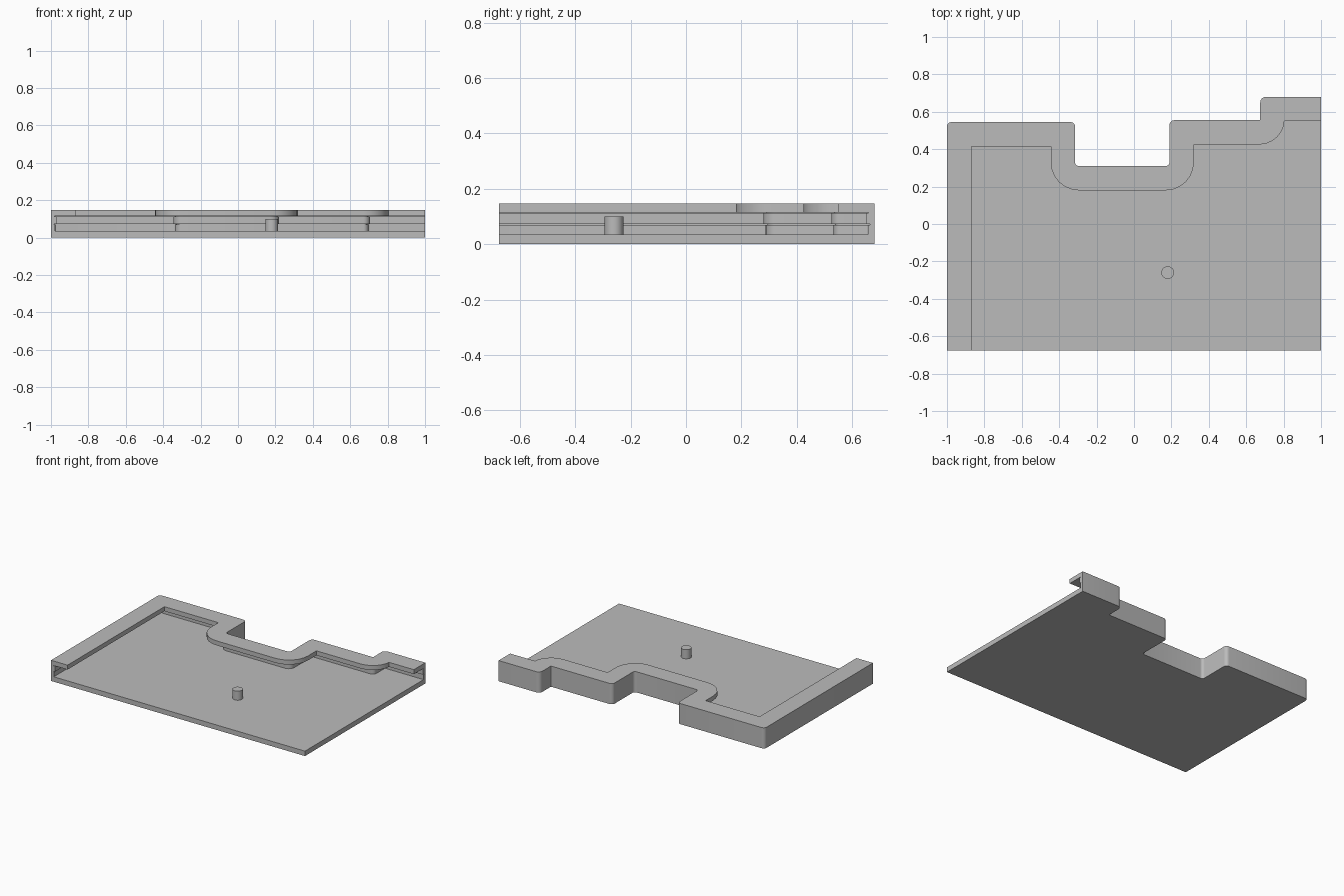
import bpy, bmesh, math
from mathutils import Vector

cube = bpy.data.objects.get("Cube")
if cube:
    bpy.data.objects.remove(cube, do_unlink=True)

# Single plain grey material
grey = bpy.data.materials.new("plain_grey")
grey.use_nodes = True
GREY = (0.5, 0.5, 0.5, 1)
grey.diffuse_color = GREY
grey.node_tree.nodes["Principled BSDF"].inputs["Base Color"].default_value = GREY

FRONT, FLOOR, TOP, LIP_UNDERSIDE = -0.675, 0.035, 0.147, 0.115

# Outer edge from the front of the left wall, around the back: x, y, corner radius
EDGE = [(-1, FRONT, 0), (-1, 0.545, 0.025), (-0.315, 0.545, 0.025),
        (-0.315, 0.31, 0.02), (0.19, 0.31, 0.02), (0.19, 0.555, 0.025),
        (0.675, 0.555, 0.005), (0.675, 0.68, 0.03), (1, 0.68, 0)]
ARC_STEPS = 6


def edge_path(inset):
    """Rounded edge moved inwards; the point count is the same for any inset."""
    pts = [Vector(p[:2]) for p in EDGE]
    path = []
    for i, p in enumerate(pts):
        before = (p - pts[i - 1]).normalized() if i else None
        after = (pts[i + 1] - p).normalized() if i + 1 < len(pts) else None
        if before is None or after is None:
            d = after or before
            path.append(p + inset * Vector((d.y, -d.x)))
            continue
        turn = before.cross(after)
        side = Vector((before.y + after.y, -before.x - after.x))
        corner = p + inset * side
        # Inward-facing corners grow rounder, outward ones sharpen
        r = max(0, EDGE[i][2] + (inset if turn > 0 else -inset))
        centre = corner + r * (after - before)
        for k in range(ARC_STEPS + 1):
            a = math.pi / 2 * k / ARC_STEPS
            path.append(centre - r * (after * math.cos(a) - before * math.sin(a)))
    return path


def finish(bm, name):
    bmesh.ops.remove_doubles(bm, verts=bm.verts, dist=0.0001)
    bmesh.ops.recalc_face_normals(bm, faces=bm.faces)
    mesh = bpy.data.meshes.new(name)
    bm.to_mesh(mesh)
    bm.free()
    mesh.materials.append(grey)
    obj = bpy.data.objects.new(name, mesh)
    bpy.context.collection.objects.link(obj)
    bpy.ops.object.select_all(action='DESELECT')
    bpy.context.view_layer.objects.active = obj
    obj.select_set(True)
    bpy.ops.object.shade_smooth_by_angle(angle=math.radians(30))
    return obj


# Flat base plate
bm = bmesh.new()
outline = edge_path(0) + [Vector((1, FRONT))]
face = bm.faces.new([bm.verts.new((p.x, p.y, 0)) for p in outline])
up = bmesh.ops.extrude_face_region(bm, geom=[face])
bmesh.ops.translate(bm, vec=(0, 0, FLOOR),
                    verts=[v for v in up["geom"] if isinstance(v, bmesh.types.BMVert)])
finish(bm, "base_plate")

# Rim: stepped wall with fine grooves and an overhanging lip, swept along the edge
PROFILE = [(0, FLOOR), (0, TOP), (0.13, TOP), (0.13, LIP_UNDERSIDE),
           (0.02, LIP_UNDERSIDE), (0.02, 0.112), (0.03, 0.112), (0.03, 0.073),
           (0.015, 0.073), (0.015, 0.07), (0.022, 0.07), (0.022, FLOOR)]
bm = bmesh.new()
rails = [[bm.verts.new((p.x, p.y, z)) for p in edge_path(inset)]
         for inset, z in PROFILE]
for i, rail in enumerate(rails):
    nxt = rails[(i + 1) % len(rails)]
    for k in range(len(rail) - 1):
        bm.faces.new((rail[k], rail[k + 1], nxt[k + 1], nxt[k]))
for end in (0, -1):
    bm.faces.new([rail[end] for rail in rails])
finish(bm, "rim_wall")

# Locating peg
bm = bmesh.new()
bmesh.ops.create_cone(bm, cap_ends=True, segments=24, radius1=0.034, radius2=0.034,
                      depth=0.065)
bmesh.ops.translate(bm, verts=bm.verts, vec=(0.18, -0.26, FLOOR + 0.0325))
finish(bm, "peg")
